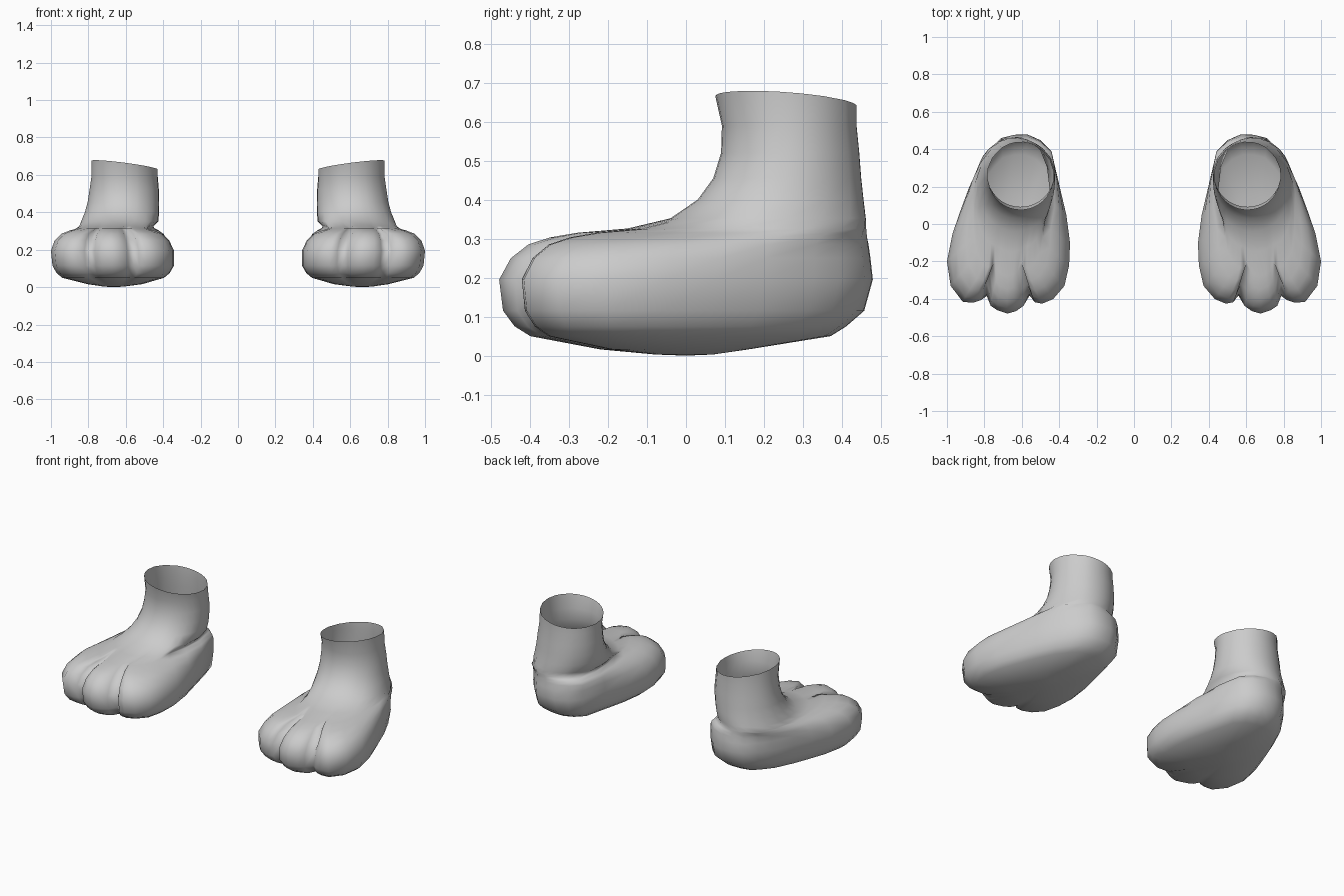
import bpy, bmesh, math

grey = bpy.data.materials.new("plain grey")
grey.diffuse_color = (0.6, 0.6, 0.6, 1)

# Foot outline seen from above, counter-clockwise from the heel, with three toes
OUTLINE = [(.57, .48), (.50, .45), (.44, .39), (.40, .22), (.36, .05), (.34, -.10),
           (.345, -.22), (.37, -.33), (.43, -.40), (.49, -.425), (.53, -.42), (.56, -.39),
           (.59, -.44), (.63, -.465), (.675, -.478), (.73, -.46), (.765, -.44), (.79, -.39),
           (.82, -.41), (.86, -.42), (.915, -.415), (.98, -.33), (1.0, -.20), (.97, -.05),
           (.925, .08), (.88, .20), (.82, .33), (.77, .395), (.71, .46), (.64, .478)]
CLEFTS = (11, 17)   # gaps between toes

# Rings: height, x range, y range, roundness, toe gap depth
RINGS = [(.003, .61, .72, -.08, .07, 1, 0),
         (.016, .51, .81, -.22, .16, .4, 0),
         (.050, .395, .94, -.40, .37, 0, 0),
         (.075, .365, .97, -.44, .41, 0, 0),
         (.115, .342, .992, -.47, .456, 0, 0),
         (.195, .342, 1.0, -.48, .478, 0, .015),
         (.250, .368, .98, -.45, .472, 0, .045),
         (.285, .405, .945, -.405, .467, 0, .075),
         (.303, .445, .90, -.35, .465, .1, .07),
         (.315, .48, .86, -.28, .464, .3, .03),
         (.326, .46, .85, -.15, .463, .7, 0),
         (.352, .425, .84, -.04, .462, 1, 0),
         (.400, .42, .82, .03, .456, 1, 0),
         (.455, .42, .805, .07, .45, 1, 0),
         (.520, .422, .795, .09, .445, 1, 0),
         (.590, .428, .785, .092, .438, 1, 0),
         (.652, .428, .785, .075, .438, 1, 0)]


def ring_points(z, x0, x1, y0, y1, rnd, gap):
    pts = []
    cx, cy = (x0 + x1) / 2, (y0 + y1) / 2
    for i, (ox, oy) in enumerate(OUTLINE):
        u, v = (ox - .67) / .33, oy / .479
        # the upper rings narrow over the toes but stay wide at the heel
        w = min(1, max(0, (.3 - oy) / .4)) if z > .2 else 1
        fx = ox + w * (cx + u * (x1 - x0) / 2 - ox)
        fy = cy + v * (y1 - y0) / 2
        if i in CLEFTS:
            fy += gap
        elif i - 1 in CLEFTS or i + 1 in CLEFTS:
            fy += gap * .2
        r = math.hypot(u, v)
        ex, ey = cx + u / r * (x1 - x0) / 2, cy + v / r * (y1 - y0) / 2
        x, y = fx + rnd * (ex - fx), fy + rnd * (ey - fy)
        # slanted rim of the ankle
        dz = .13 * (x - .605) - .07 * (y - .26) if z > .64 else 0
        pts.append((x, y, z + dz))
    return pts


def build_foot(name, side):
    bm = bmesh.new()
    loops = [[bm.verts.new((side * x, y, z)) for x, y, z in ring_points(*r)] for r in RINGS]
    n = len(OUTLINE)
    for a, b in zip(loops, loops[1:]):
        for i in range(n):
            j = (i + 1) % n
            bm.faces.new((a[i], a[j], b[j], b[i]))
    # sole centre; the ankle stays open
    tip = bm.verts.new((side * .665, 0, 0))
    for i in range(n):
        bm.faces.new((loops[0][(i + 1) % n], loops[0][i], tip))
    if side < 0:
        bmesh.ops.reverse_faces(bm, faces=bm.faces[:])
    for f in bm.faces:
        f.smooth = True
    mesh = bpy.data.meshes.new(name)
    bm.to_mesh(mesh)
    bm.free()
    mesh.materials.append(grey)
    bpy.context.collection.objects.link(bpy.data.objects.new(name, mesh))


build_foot("left_foot", 1)
build_foot("right_foot", -1)
